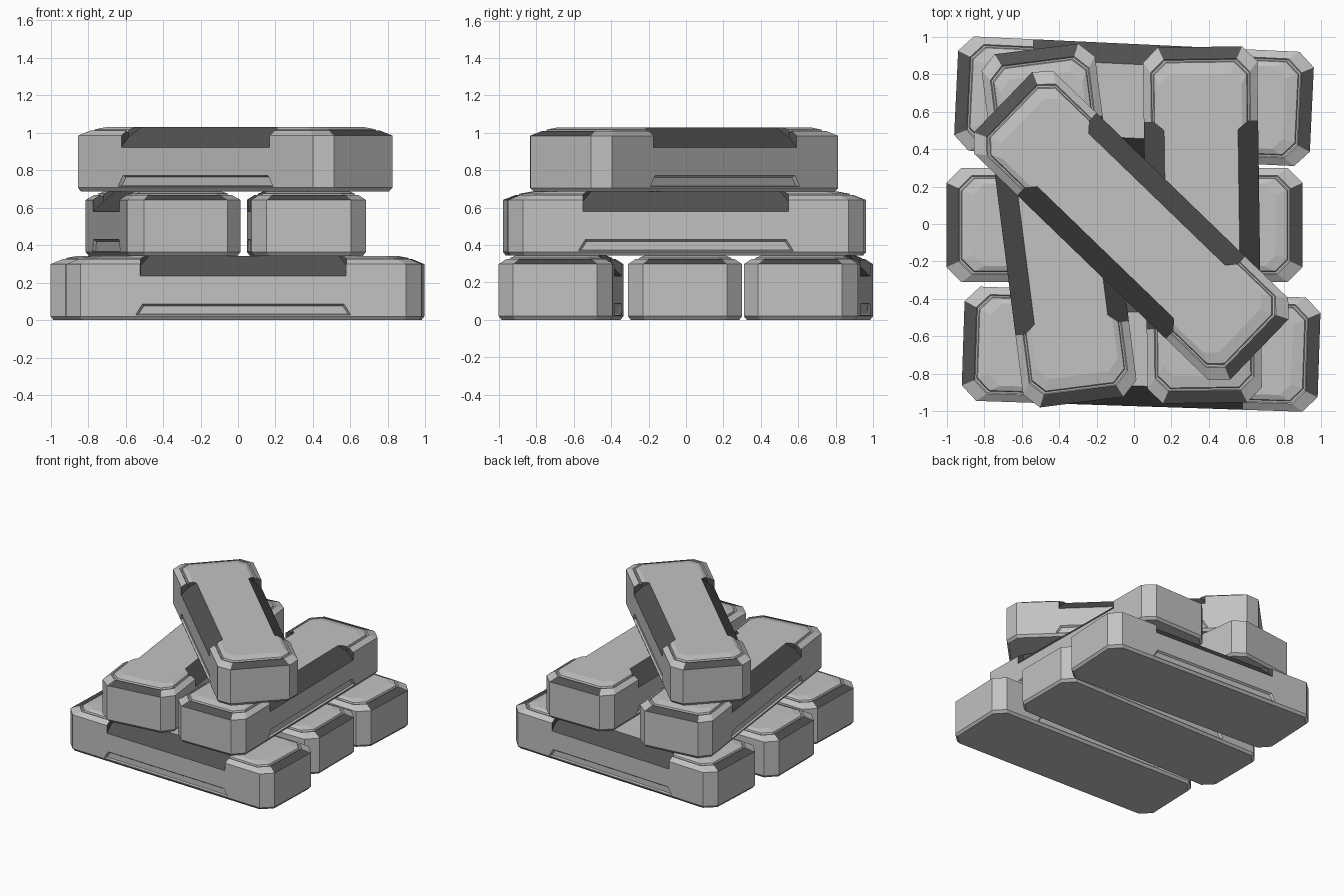
import bpy
import bmesh
from math import radians

old = bpy.data.objects.get("Cube")
if old:
    bpy.data.objects.remove(old, do_unlink=True)


def material(name, value):
    m = bpy.data.materials.new(name)
    m.use_nodes = True
    colour = (value, value, value, 1)
    m.diffuse_color = colour
    bsdf = next(n for n in m.node_tree.nodes if n.type == 'BSDF_PRINCIPLED')
    bsdf.inputs["Base Color"].default_value = colour
    return m


MATERIALS = [material("light grey metal", 0.54), material("dark grey metal", 0.085)]
LENGTH, WIDTH, HEIGHT, CORNER = 0.95, 0.305, 0.343, 0.08


def make_object(name, bm):
    bmesh.ops.recalc_face_normals(bm, faces=bm.faces)
    mesh = bpy.data.meshes.new(name)
    bm.to_mesh(mesh)
    bm.free()
    for m in MATERIALS:
        mesh.materials.append(m)
    ob = bpy.data.objects.new(name, mesh)
    bpy.context.collection.objects.link(ob)
    return ob


def octagon(bm, inset_x, inset_y, z):
    x, y = LENGTH - inset_x, WIDTH - inset_y
    c = CORNER - 0.25 * inset_y
    outline = [(x, y - c), (x - c, y), (c - x, y), (-x, y - c),
               (-x, c - y), (c - x, -y), (x - c, -y), (x, c - y)]
    return [bm.verts.new((px, py, z)) for px, py in outline]


# Bar body: stacked octagons with a dark bevel at each end
def bar_body():
    bm = bmesh.new()
    profile = [(0.015, 0.015, 0), (0, 0, 0.02), (0, 0, 0.298), (0.065, 0.04, 0.325),
               (0.07, 0.046, 0.318), (0.078, 0.054, 0.318), (0.083, 0.058, 0.331),
               (0.145, 0.085, HEIGHT)]
    rings = [octagon(bm, *p) for p in profile]
    bm.faces.new(rings[0])
    bm.faces.new(rings[-1])
    for level, (low, high) in enumerate(zip(rings, rings[1:])):
        for i in range(8):
            j = (i + 1) % 8
            face = bm.faces.new((low[i], low[j], high[j], high[i]))
            # sides 3 and 7 are the two short ends
            face.material_index = int(level == 2 and i in (3, 7))
    return make_object("bar_body", bm)


# Convex cutter, symmetric along the bar, from (half length, y, z) points
def cutter(name, points, side, index):
    bm = bmesh.new()
    for x, y, z in points:
        for sx in (-1, 1):
            bm.verts.new((sx * x, side * y, z))
    result = bmesh.ops.convex_hull(bm, input=bm.verts)
    loose = [v for v in result["geom_interior"] if isinstance(v, bmesh.types.BMVert)]
    bmesh.ops.delete(bm, geom=loose, context='VERTS')
    for f in bm.faces:
        f.material_index = index
    ob = make_object(name, bm)
    ob.hide_render = True
    return ob


# Large dark bevel in the middle of each long top edge
BEVEL = [(0.50, 0.19, 0.35), (0.55, 0.25, 0.29), (0.55, 0.32, 0.22),
         (0.55, 0.34, 0.36), (0.55, 0.25, 0.36)]
# Shallow trapezoid recess low on each long side
RECESS = [(0.58, 0.31, 0.024), (0.54, 0.31, 0.09),
          (0.56, 0.29, 0.031), (0.53, 0.29, 0.076)]

body = bar_body()
cutters = []
for side in (-1, 1):
    cutters.append(cutter("bevel_cutter", BEVEL, side, 1))
    cutters.append(cutter("recess_cutter", RECESS, side, 0))
for c in cutters:
    mod = body.modifiers.new("cut", 'BOOLEAN')
    mod.operation = 'DIFFERENCE'
    mod.solver = 'EXACT'
    mod.object = c
bpy.context.view_layer.update()
graph = bpy.context.evaluated_depsgraph_get()
bar_mesh = bpy.data.meshes.new_from_object(body.evaluated_get(graph))
bar_mesh.name = "bar"
for ob in cutters + [body]:
    bpy.data.objects.remove(ob, do_unlink=True)

# Stack: name, x, y, layer, turn in degrees
STACK = [("bottom_front_bar", 0.038, -0.668, 0, -1.9),
         ("bottom_middle_bar", -0.05, -0.005, 0, 0),
         ("bottom_back_bar", 0, 0.655, 0, -2.7),
         ("middle_left_bar", 0.365, -0.005, 1, 90.8),
         ("middle_right_bar", -0.40, -0.008, 1, 97.3),
         ("top_bar", -0.015, -0.01, 2, -44)]
for name, x, y, layer, turn in STACK:
    ob = bpy.data.objects.new(name, bar_mesh)
    ob.location = (x, y, layer * HEIGHT)
    ob.rotation_euler.z = radians(turn)
    bpy.context.collection.objects.link(ob)
